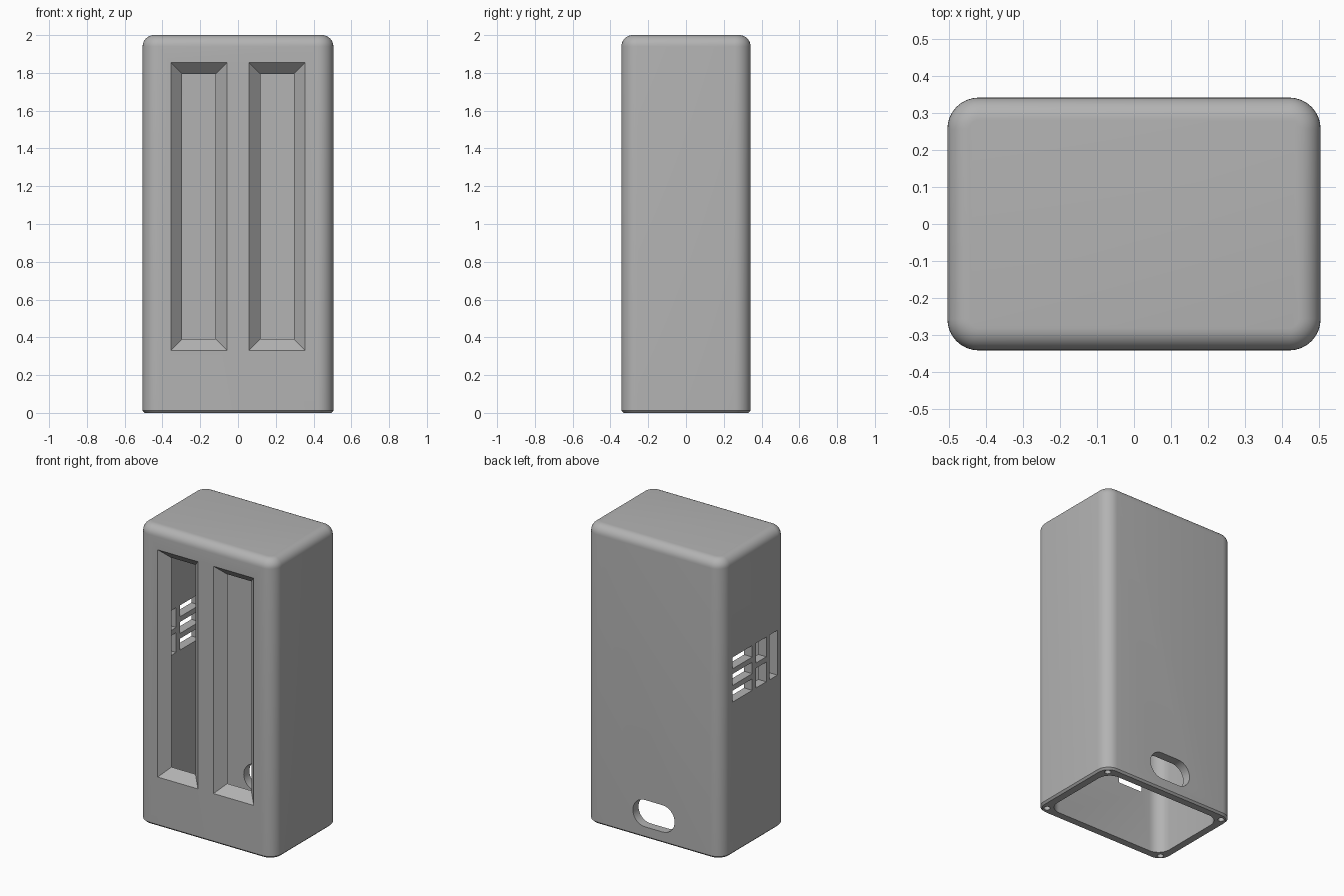
import bpy, bmesh, math
from mathutils import Matrix, Vector

if "Cube" in bpy.data.objects:
    bpy.data.objects.remove(bpy.data.objects["Cube"], do_unlink=True)

HX, HY, HEIGHT = 0.505, 0.342, 2.0
WALL, CORNER, FILLET = 0.06, 0.085, 0.06

grey = bpy.data.materials.new("plain grey")
grey.use_nodes = True
grey.diffuse_color = (0.45, 0.45, 0.45, 1)
grey.node_tree.nodes["Principled BSDF"].inputs["Base Color"].default_value = (0.45, 0.45, 0.45, 1)


def rounded_ring(hx, hy, r, steps=8):
    """Points around a rounded rectangle."""
    pts = []
    for q, (sx, sy) in enumerate([(1, 1), (-1, 1), (-1, -1), (1, -1)]):
        for i in range(steps + 1):
            a = math.pi / 2 * (q + i / steps)
            pts.append((sx * (hx - r) + r * math.cos(a), sy * (hy - r) + r * math.sin(a)))
    return pts


def loft(name, rings):
    """Closed solid through rings of 3D points."""
    bm = bmesh.new()
    loops = [[bm.verts.new(p) for p in ring] for ring in rings]
    n = len(loops[0])
    for a, b in zip(loops, loops[1:]):
        for i in range(n):
            j = (i + 1) % n
            bm.faces.new((a[i], a[j], b[j], b[i]))
    bm.faces.new(loops[0][::-1])
    bm.faces.new(loops[-1])
    bmesh.ops.recalc_face_normals(bm, faces=bm.faces)
    mesh = bpy.data.meshes.new(name)
    bm.to_mesh(mesh)
    bm.free()
    ob = bpy.data.objects.new(name, mesh)
    bpy.context.collection.objects.link(ob)
    mesh.materials.append(grey)
    return ob


def block(name, lo, hi):
    (x0, y0, z0), (x1, y1, z1) = lo, hi
    return loft(name, [[(x0, y0, z), (x1, y0, z), (x1, y1, z), (x0, y1, z)] for z in (z0, z1)])


def cut(target, cutter):
    mod = target.modifiers.new("cut", "BOOLEAN")
    mod.operation, mod.solver, mod.object = "DIFFERENCE", "EXACT", cutter
    bpy.context.view_layer.objects.active = target
    bpy.ops.object.modifier_apply(modifier=mod.name)
    bpy.data.objects.remove(cutter, do_unlink=True)


# Outer shell: small chamfer at the foot, round fillet at the top
layers = [(0.012, 0), (0, 0.012)]
for i in range(9):
    a = math.pi / 2 * i / 8
    layers.append((FILLET * (1 - math.cos(a)), HEIGHT - FILLET + FILLET * math.sin(a)))
case = loft("case", [[(x, y, z) for x, y in rounded_ring(HX - d, HY - d, CORNER - d)]
                     for d, z in layers])

# Hollow interior, open at the bottom
cut(case, loft("cavity", [[(x, y, z) for x, y in rounded_ring(HX - WALL, HY - WALL, CORNER)]
                          for z in (-0.1, HEIGHT - WALL)]))

# Two tall front windows with bevelled sides
for side in (-1, 1):
    rings = []
    for step in (-0.02, WALL + 0.01):
        hw, hh, y = 0.149 - step, 0.762 - step, -HY + step
        rings.append([(side * 0.207 + sx * hw, y, 1.093 + sz * hh)
                      for sx, sz in ((-1, -1), (1, -1), (1, 1), (-1, 1))])
    cut(case, loft("window_cutter", rings))

# Rounded cable slot low in the back
cut(case, loft("slot_cutter", [[(x, y, 0.165 + z) for x, z in rounded_ring(0.155, 0.09, 0.0899)]
                               for y in (HY - 0.15, HY + 0.1)]))

# Plain vent grille on the side: three columns with more bars towards the back
for y0, y1, rows in ((-0.247, -0.165, 1), (-0.13, -0.02, 2), (0.02, 0.227, 3)):
    pitch = (0.3 + 0.035) / rows
    for k in range(rows):
        z0 = 1.02 + k * pitch
        cut(case, block("vent_cutter", (-HX - 0.1, y0, z0), (-HX + 0.15, y1, z0 + pitch - 0.035)))

# Screw holes in the corners of the bottom rim
for sx in (-1, 1):
    for sy in (-1, 1):
        ring = [(sx * (HX - 0.054) + 0.02 * math.cos(i * math.pi / 8),
                 sy * (HY - 0.054) + 0.02 * math.sin(i * math.pi / 8)) for i in range(16)]
        cut(case, loft("screw_cutter", [[(x, y, z) for x, y in ring] for z in (-0.05, 0.15)]))

# Smooth the curves while keeping the edges crisp
bpy.ops.object.select_all(action="DESELECT")
case.select_set(True)
bpy.context.view_layer.objects.active = case
bpy.ops.object.shade_smooth_by_angle(angle=math.radians(30))
